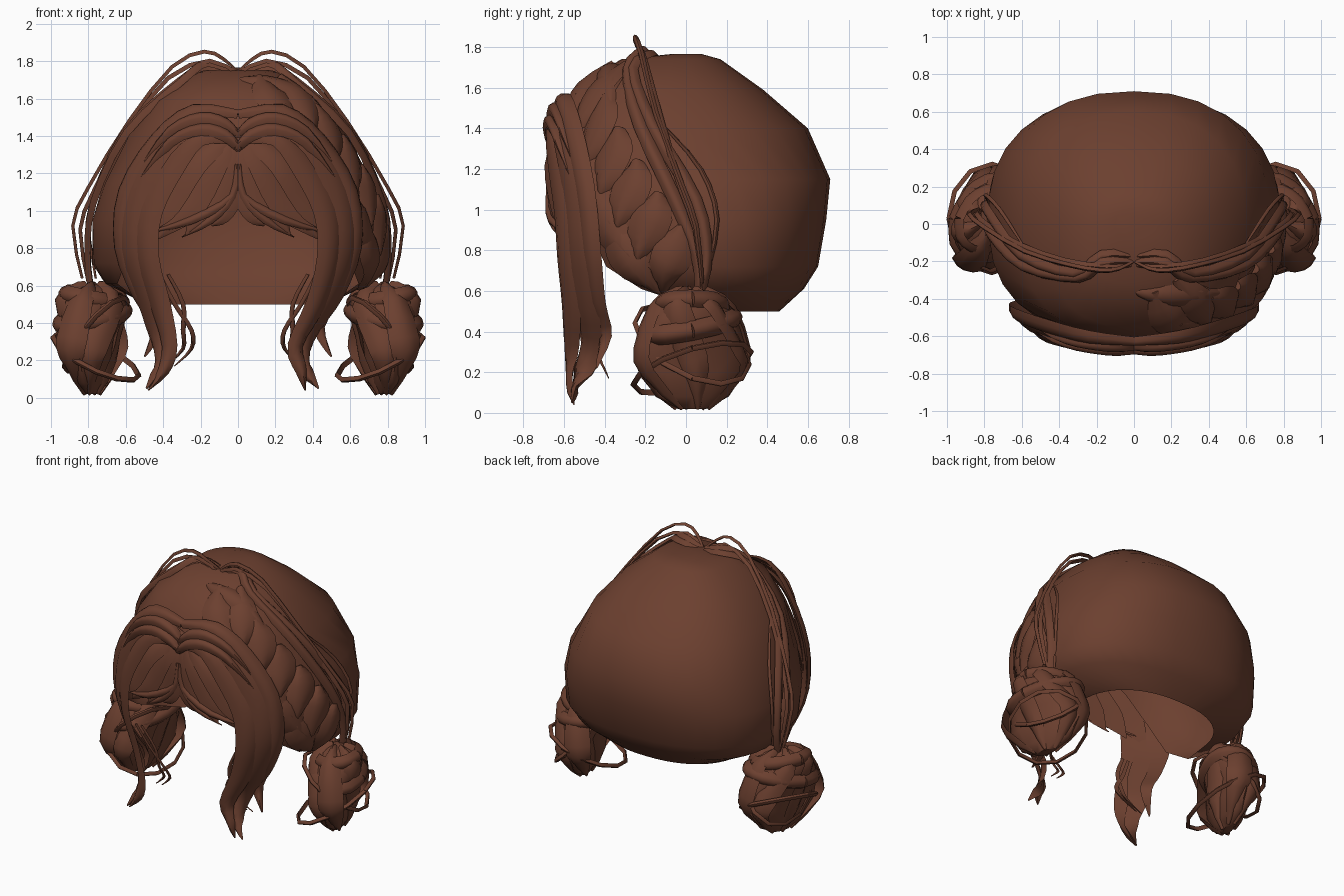
import bpy, bmesh, math
from mathutils import Vector

if "Cube" in bpy.data.objects:
    bpy.data.objects.remove(bpy.data.objects["Cube"])

brown = bpy.data.materials.new("chestnut_hair")
brown.diffuse_color = (0.15, 0.051, 0.029, 1)
brown.use_nodes = True
brown.node_tree.nodes["Principled BSDF"].inputs["Base Color"].default_value = brown.diffuse_color


def finish(name, bm, angle=50):
    bmesh.ops.remove_doubles(bm, verts=bm.verts, dist=0.0005)
    bmesh.ops.recalc_face_normals(bm, faces=bm.faces)
    me = bpy.data.meshes.new(name)
    bm.to_mesh(me)
    bm.free()
    me.materials.append(brown)
    ob = bpy.data.objects.new(name, me)
    bpy.context.collection.objects.link(ob)
    bpy.ops.object.select_all(action='DESELECT')
    ob.select_set(True)
    bpy.context.view_layer.objects.active = ob
    bpy.ops.object.shade_smooth_by_angle(angle=math.radians(angle))
    return ob


def bridge(bm, rows, closed):
    for a, b in zip(rows, rows[1:]):
        n = len(a)
        for i in range(n if closed else n - 1):
            j = (i + 1) % n
            bm.faces.new((a[i], a[j], b[j], b[i]))


def smooth_path(pts, steps):
    """Catmull-Rom samples through the points (tuples of any length)."""
    p = [pts[0]] + list(pts) + [pts[-1]]
    out = []
    for i in range(1, len(p) - 2):
        for s in range(steps):
            t = s / steps
            out.append([0.5 * (2*b + (c-a)*t + (2*a-5*b+4*c-d)*t*t + (3*b-a-3*c+d)*t**3)
                        for a, b, c, d in zip(*p[i-1:i+3])])
    return out + [list(pts[-1])]


def lock(name, pts, thick=0.025, centre=(0, 0.05, 0.9), side=1, steps=3):
    """Flattened strand; each point is x, y, z, half width."""
    path = smooth_path(pts, steps)
    pos = [Vector((p[0] * side, p[1], p[2])) for p in path]
    middle = Vector((centre[0] * side, centre[1], centre[2]))
    bm, rows = bmesh.new(), []
    for i, c in enumerate(pos):
        tan = (pos[min(i+1, len(pos)-1)] - pos[max(i-1, 0)]).normalized()
        out = c - middle
        out = (out - tan * out.dot(tan)).normalized()
        across = tan.cross(out)
        w = max(path[i][3], 0.003)
        t = min(thick, w)
        rows.append([bm.verts.new(c + across * w * u + out * t * v)
                     for u, v in ((-1, -.4), (-.5, .7), (0, 1), (.5, .7), (1, -.4), (0, -.3))])
    bridge(bm, rows, True)
    bm.faces.new(rows[0])
    bm.faces.new(rows[-1])
    return finish(name, bm)


# Scalp shell: z, front y, back y, half width, front opening half angle
RINGS = [(1.765, -.08, .08, .1, 0), (1.74, -.32, .17, .25, 0), (1.59, -.55, .38, .45, 0),
         (1.4, -.61, .6, .6, 0), (1.15, -.62, .71, .72, 28), (.95, -.6, .69, .78, 37),
         (.72, -.54, .65, .78, 46), (.61, -.45, .58, .71, 62), (.5, -.35, .46, .5, 95)]


def rounded(v, power):
    return math.copysign(abs(v) ** power, v)


def scalp(angle, z, off=0.0):
    """Point on the scalp; angle in degrees from the front, positive to +x."""
    for a, b in zip(RINGS, RINGS[1:]):
        if z >= b[0]:
            break
    t = min(max((a[0] - z) / (a[0] - b[0]), 0), 1)
    yf, yb, hw = [a[k] + (b[k] - a[k]) * t for k in (1, 2, 3)]
    r = math.radians(angle)
    power = .78 if math.cos(r) > 0 else .86
    return ((hw + off) * rounded(math.sin(r), power),
            (yf + yb) / 2 - ((yb - yf) / 2 + off) * rounded(math.cos(r), power), z)


bm = bmesh.new()
rows = []
for z, yf, yb, hw, gap in RINGS:
    rows.append([bm.verts.new(scalp(gap + (360 - 2 * gap) * i / 24, z)) for i in range(25)])
bm.faces.new(rows[0][:-1])
bridge(bm, rows, False)
finish("scalp_shell", bm, 60)

for side, tag in ((1, "right"), (-1, "left")):
    # Fringe swept from the parting out to both sides
    for i, (x1, x2, x3, z3, w) in enumerate(((.0, .05, .14, .92, .05), (.04, .13, .28, .87, .07),
                                             (.1, .24, .43, .85, .08), (.2, .38, .56, .82, .09))):
        y2, y3 = -.66 + .32 * x2 * x2, -.65 + .32 * x3 * x3
        lock(f"fringe_{tag}_{i}", [(.0, -.62, 1.42, .03), (x1 + .02, -.66, 1.27, .08),
                                   (x2, y2, 1.07, w + .02), ((x2 + x3) / 2, (y2 + y3) / 2, .97, w),
                                   (x3, y3, z3, .004)], .014, side=side)
    # Thin curved wisps over the fringe
    for i, (x, z) in enumerate(((.3, .86), (.5, .88))):
        lock(f"fringe_wisp_{tag}_{i}", [(.01, -.675, 1.25, .01), (.03, -.68, 1.08, .02),
                                        (x * .5, -.67, .95, .022), (x, -.64 + .3 * x * x, z, .003)],
             .01, side=side)
    # Face framing locks, from the parting to the wavy tips
    d = 0 if side == 1 else .06
    lock(f"framing_lock_outer_{tag}",
         [(.0, -.63, 1.42, .03), (.2, -.63, 1.47, .06), (.4, -.59, 1.36, .09), (.55, -.54, 1.1, .1),
          (.58, -.52, .8, .1), (.48, -.5, .52, .09), (.37 + d, -.47, .32, .07),
          (.36 + d, -.53, .16, .045), (.43 + d, -.56, .05, .005)], .022, side=side)
    lock(f"framing_lock_inner_{tag}",
         [(.0, -.65, 1.38, .03), (.2, -.66, 1.4, .06), (.36, -.63, 1.24, .09), (.48, -.6, 1.0, .09),
          (.49, -.59, .75, .08), (.42, -.57, .5, .07), (.31 + d, -.57, .28, .05),
          (.34 + d, -.57, .14, .03), (.36 + 2 * d, -.55, .04, .004)], .02, side=side)
    lock(f"framing_lock_side_{tag}",
         [(.0, -.63, 1.52, .03), (.24, -.61, 1.54, .05), (.44, -.56, 1.38, .06), (.61, -.5, 1.1, .06),
          (.63, -.47, .8, .06), (.54, -.44, .55, .05), (.44, -.4, .38, .04), (.5, -.44, .22, .005)],
         .02, side=side)
    # Rolled crest over the fringe
    for i, (z, y) in enumerate(((1.47, -.65), (1.41, -.67))):
        lock(f"crest_{tag}_{i}", [(-.01, y, z - .08, .02), (.07, y - .01, z, .04), (.2, y, z + .03, .04),
                                  (.36, y + .03, z - .04, .03), (.52, y + .1, z - .24, .008)], .025, side=side)
    # Wispy curls beside the tips
    for i, dx in enumerate((0, .045)):
        lock(f"wisp_{tag}_{i}", [(.42 - dx, -.56, .66, .01), (.34 - dx, -.52, .5, .014),
                                 (.25 + dx, -.48, .36, .014), (.25 + dx, -.42, .26, .01),
                                 (.34 + dx, -.38, .17, .003)], .01, side=side)
    # Headband strands lying against the crown and sides
    for i, da in enumerate((0, 5)):
        lock(f"crown_strand_{tag}_{i}",
             [(.0, -.2 + da * .006, 1.73, .02), (.17, -.21 + da * .008, 1.785 - da * .004, .03),
              (*scalp(58 + da, 1.69, .03), .03), (*scalp(75 + da, 1.42, .025), .035),
              (*scalp(85 + da, 1.05, .02), .035), (*scalp(90 + da * .6, .78, .02), .03),
              (.78, .07, .58, .025)], .022, side=side)
    # Loose strands arching away from the head
    lock(f"flyaway_outer_{tag}", [(.0, -.2, 1.74, .008), (.08, -.24, 1.81, .012), (.18, -.25, 1.85, .014),
                                  (.35, -.22, 1.77, .014), (.58, -.15, 1.48, .014), (.8, -.02, 1.12, .014),
                                  (.88, .05, .92, .014), (.83, .08, .64, .01)], .012, side=side, steps=2)
    lock(f"flyaway_inner_{tag}", [(.0, -.22, 1.73, .01), (.15, -.23, 1.8, .016), (.37, -.2, 1.71, .018),
                                  (.6, -.12, 1.42, .018), (.77, -.02, 1.1, .018), (.84, .05, .9, .016),
                                  (.8, .08, .62, .01)], .014, side=side, steps=2)
    lock(f"flyaway_back_{tag}", [(*scalp(84, 1.42, .01), .006), (*scalp(92, 1.2, .02), .012),
                                 (*scalp(97, .95, .02), .012), (*scalp(92, .64, .03), .008)], .01, side=side)

    # Bun: stacked ovals leaning inward toward the back; z, x radius, y radius
    bun = [(.02, .03, .07), (.08, .07, .18), (.2, .1, .26), (.32, .11, .27), (.42, .16, .24),
           (.52, .16, .18), (.58, .1, .1), (.61, .03, .03)]
    cx, cy = .78, .03

    def on_bun(a, k, off, w):
        z, rx, ry = bun[k]
        y = (ry + off) * math.sin(a)
        return (cx + (rx + off) * math.cos(a) - .25 * y, cy + y, z, w)

    bm = bmesh.new()
    rows = []
    for k in range(len(bun)):
        pts = [on_bun(i * math.pi / 6, k, 0, 0) for i in range(12)]
        rows.append([bm.verts.new((side * p[0], p[1], p[2])) for p in pts])
    bridge(bm, rows, True)
    bm.faces.new(rows[0])
    bm.faces.new(rows[-1])
    finish(f"bun_core_{tag}", bm)

    mid = (cx, cy, .32)
    # Locks gathered at the top of the bun and wound down its sides
    for i in range(6):
        a = i * math.pi / 3 + .3
        lock(f"bun_lock_{tag}_{i}", [on_bun(a + .16 * (7 - k), k, .008, w) for k, w in
                                     ((7, .015), (6, .04), (5, .07), (3, .09), (2, .07), (0, .01))],
             .026, mid, side, 2)
    # Coils round the upper half
    for i, (z, rx, ry, tilt) in enumerate(((.53, .15, .16, .03), (.43, .18, .22, -.05))):
        ring = []
        for k in range(11):
            a = k * math.pi / 5
            y = ry * math.sin(a)
            ring.append((cx + rx * math.cos(a) - .25 * y, cy + y, z + tilt * math.cos(a + i), .05))
        lock(f"bun_coil_{tag}_{i}", ring, .03, (cx, cy, z), side, 2)
    # Thin loose loops
    for i, (z, rx, ry, tx, ty) in enumerate(((.22, .23, .29, .1, .08), (.34, .17, .28, -.17, -.1))):
        ring = [(cx - .02 + rx * math.cos(a), cy + ry * math.sin(a),
                 z + tx * math.cos(a) + ty * math.sin(a), .016)
                for a in [k * math.pi / 6 for k in range(13)]]
        lock(f"bun_loop_{tag}_{i}", ring, .014, (cx, cy, z), side, 1)

# Braid of broad overlapping leaf shaped lobes down one side
for i in range(6):
    z, a = 1.58 - .16 * i, 32 + 8 * i
    for k, s in enumerate((-1, 1)):
        start = scalp(a + s * 15, min(z + .14, 1.71), 0)
        upper = scalp(a + s * 13, z + .04, .01)
        lower = scalp(a + s * 7, z - .08, .01)
        end = scalp(a + 3, z - .2, .008)
        lock(f"braid_lobe_{i}_{k}", [(*start, .03), (*upper, .1), (*lower, .085), (*end, .008)], .026)
lock("braid_root", [(.0, -.35, 1.68, .03), (.15, -.38, 1.68, .08), (.32, -.38, 1.62, .08),
                    (.48, -.36, 1.48, .01)], .04)
